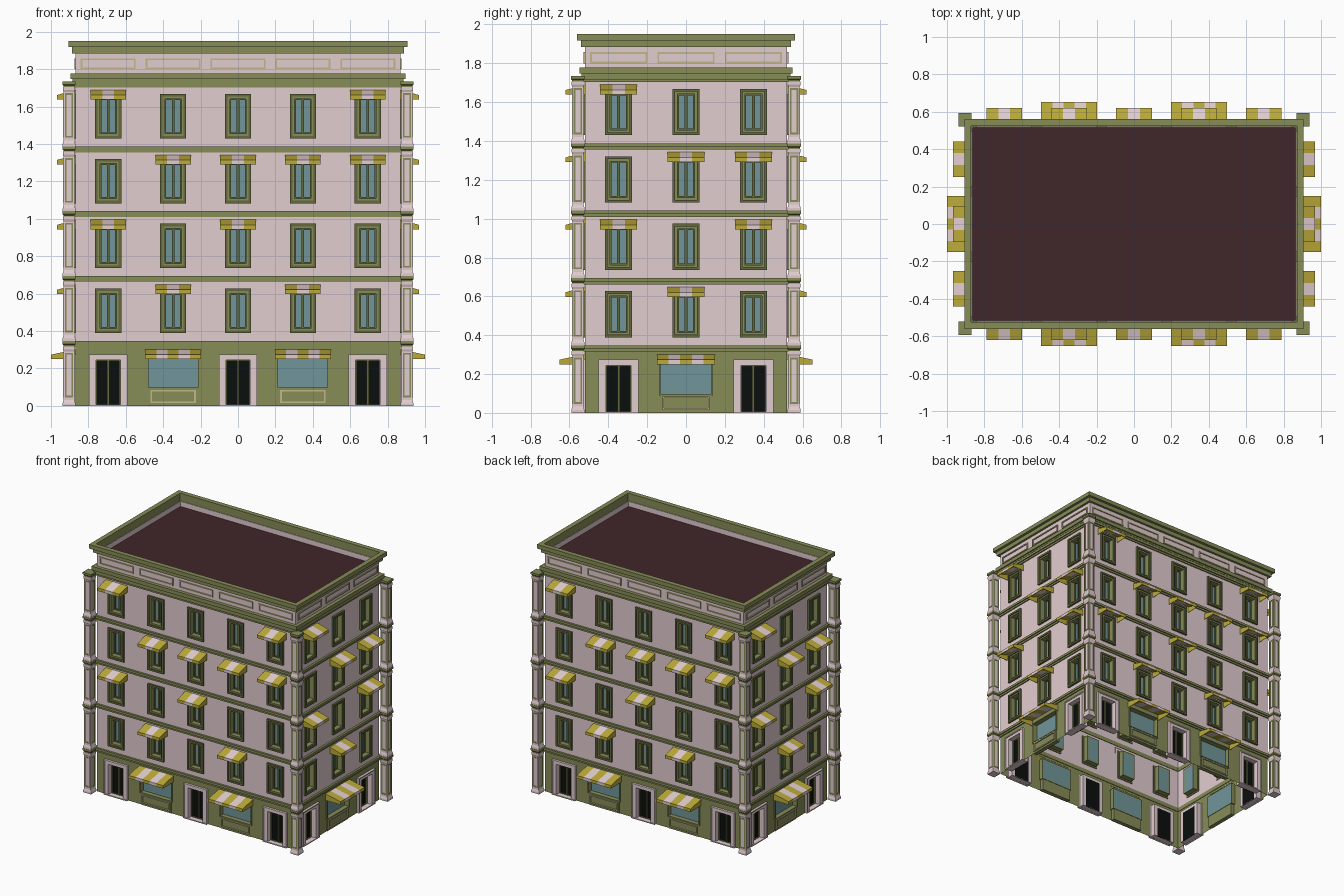
import bpy, bmesh, math
from mathutils import Matrix, Vector

if "Cube" in bpy.data.objects:
    bpy.data.objects.remove(bpy.data.objects["Cube"])

P = 0.347                      # module: bay width and storey height
W, D = 2.5 * P, 1.5 * P        # half sizes of the plan
FLAT = Matrix.Identity(4)
parts = {}


def colour(r, g, b):
    name = "paint_%d_%d_%d" % (r, g, b)
    mat = bpy.data.materials.get(name)
    if not mat:
        mat = bpy.data.materials.new(name)
        mat.diffuse_color = [(c / 255) ** 2.2 for c in (r, g, b)] + [1]
        mat.use_nodes = True
        mat.node_tree.nodes["Principled BSDF"].inputs["Base Color"].default_value = mat.diffuse_color
    return mat


PINK, GREEN, OLIVE = (226, 204, 207), (134, 139, 88), (100, 105, 64)
PALE, GLASS, BLACK = (190, 182, 136), (112, 148, 152), (18, 22, 20)
YELLOW, STRIPE, ROOF = (186, 168, 60), (226, 206, 208), (66, 43, 46)


def mesh(name, col):
    return parts.setdefault(name, (bmesh.new(), col))[0]


def loft(bm, loops, closed=False, caps=False):
    vs = [[bm.verts.new(p) for p in lp] for lp in loops]
    n = len(vs[0])
    for a, b in zip(vs, vs[1:] + (vs[:1] if closed else [])):
        for i in range(n):
            j = (i + 1) % n
            bm.faces.new((a[i], a[j], b[j], b[i]))
    if caps:
        bm.faces.new(vs[0][::-1])
        bm.faces.new(vs[-1])


def rect(m, r, h):
    a0, a1, b0, b1 = r
    return [m @ Vector((a, b, h)) for a, b in ((a0, b0), (a1, b0), (a1, b1), (a0, b1))]


def ring(bm, m, outer, inner, h0, h1):
    """Rectangular frame; flat sheet with a hole when h0 == h1."""
    if h0 == h1:
        loft(bm, [rect(m, outer, h0), rect(m, inner, h0)])
    else:
        loft(bm, [rect(m, outer, h0), rect(m, outer, h1), rect(m, inner, h1), rect(m, inner, h0)], True)


def frame(bm, m, r, t, h0, h1):
    ring(bm, m, r, (r[0] + t, r[1] - t, r[2] + t, r[3] - t), h0, h1)


def box(bm, m, r, h0, h1):
    loft(bm, [rect(m, r, h0), rect(m, r, h1)], caps=True)


def plan_ring(name, col, out, inn, z0, z1):
    ring(mesh(name, col), FLAT, (-W - out, W + out, -D - out, D + out),
         (-W - inn, W + inn, -D - inn, D + inn), z0, z1)


def awning(m, u, top, width, reach, stripes):
    prof = [(-.002, top), (reach, top - .028), (reach, top - .052), (reach - .004, top - .052),
            (reach - .004, top - .033), (-.002, top - .005)]
    step = width / stripes
    for i in range(stripes):
        bm = mesh("awning_pale_stripes", STRIPE) if i % 2 else mesh("awning_yellow_stripes", YELLOW)
        a = u - width / 2 + i * step
        loft(bm, [[m @ Vector((x, z, h)) for h, z in prof] for x in (a, a + step)], caps=True)
    # closed side cheeks
    cheek = [(-.002, top - .002), (reach - .002, top - .03), (reach - .002, top - .052), (-.002, top - .052)]
    for a in (u - width / 2, u + width / 2 - .003):
        loft(mesh("awning_cheeks", YELLOW),
             [[m @ Vector((x, z, h)) for h, z in cheek] for x in (a, a + .003)], caps=True)


def window(m, u, z):
    r = (u - .07, u + .07, z + .042, z + .28)
    frame(mesh("window_surrounds", OLIVE), m, r, .014, -.004, .015)
    r = (u - .056, u + .056, z + .056, z + .266)
    frame(mesh("window_reveals", GREEN), m, r, .012, -.045, .007)
    box(mesh("window_glass", GLASS), m, r, -.045, -.042)
    for s in (-1, 1):
        c = u + s * .022
        frame(mesh("window_sashes", OLIVE), m, (c - .022, c + .022, z + .068, z + .254), .007, -.042, -.031)


def door(m, u):
    frame(mesh("door_surrounds", PINK), m, (u - .1025, u + .1025, 0, .275), .008, -.002, .018)
    ring(mesh("door_surrounds", PINK), m, (u - .0945, u + .0945, .001, .267),
         (u - .065, u + .065, .004, .245), -.042, .012)
    box(mesh("door_panes", BLACK), m, (u - .065, u + .065, 0, .245), -.042, -.038)
    for s in (-1, 1):
        c = u + s * .0325
        frame(mesh("door_leaves", OLIVE), m, (c - .0325, c + .0325, .002, .245), .006, -.038, -.028)


def shop(m, u):
    frame(mesh("shop_frames", GREEN), m, (u - .14, u + .14, .09, .262), .008, -.033, .008)
    box(mesh("shop_glass", GLASS), m, (u - .134, u + .134, .095, .258), -.033, -.029)
    box(mesh("shop_risers", GREEN), m, (u - .132, u + .132, 0, .095), -.03, .004)
    frame(mesh("shop_riser_panels", PALE), m, (u - .122, u + .122, .015, .085), .009, .004, .012)
    awning(m, u, .302, .30, .132, 5)


def facade(m, half, bays, awnings):
    for i in range(bays):
        u = (i - (bays - 1) / 2) * P
        a0, a1 = u - P / 2, u + P / 2
        # ground floor alternates doors and shop windows
        is_door = (i % 2 == 0)
        hole = (u - .095, u + .095, .001, .267) if is_door else (u - .132, u + .132, .001, .256)
        ring(mesh("ground_walls", GREEN), m, (a0, a1, 0, P), hole, 0, 0)
        door(m, u) if is_door else shop(m, u)
        # upper floors
        for k in range(1, 5):
            z = k * P
            ring(mesh("upper_walls", PINK), m, (a0, a1, z, z + P),
                 (u - .06, u + .06, z + .052, z + .27), 0, 0)
            window(m, u, z)
            if i in awnings[k - 1]:
                awning(m, u, z + .302, .19, .10, 3)
        # parapet panel
        frame(mesh("parapet_panels", PALE), m, (u - .147, u + .147, 1.80, 1.857), .009, -.002, .007)


# four facades, opposite ones identical (awning bays listed from floor 1 up)
LONG = [(1, 3), (0, 2), (1, 2, 3, 4), (0, 4)]
SHORT = [(1,), (0, 2), (1, 2), (0,)]
for q in range(4):
    long_side = q % 2 == 0
    base = Matrix.Translation((0, -(D if long_side else W), 0)) @ Matrix.Rotation(math.pi / 2, 4, 'X')
    m = Matrix.Rotation(q * math.pi / 2, 4, 'Z') @ base
    facade(m, W if long_side else D, 5 if long_side else 3, LONG if long_side else SHORT)

# string courses between floors
for k in range(1, 6):
    z = k * P
    plan_ring("string_courses", GREEN, .008, -.004, z - .032, z - .018)
    plan_ring("string_courses", GREEN, .016, -.004, z - .018, z)

# cornices, parapet and roof
plan_ring("lower_cornice", GREEN, .018, -.01, 5 * P, 5 * P + .012)
plan_ring("lower_cornice", GREEN, .027, -.01, 5 * P + .012, 1.777)
plan_ring("parapet", PINK, 0, -.004, 1.775, 1.89)
plan_ring("parapet_lining", GREEN, .008, .003, 1.885, 1.945)
plan_ring("upper_cornice", GREEN, .02, .003, 1.885, 1.918)
plan_ring("upper_cornice", GREEN, .04, .003, 1.918, 1.95)
plan_ring("parapet_lining", GREEN, -.001, -.003, 1.84, 1.886)
box(mesh("roof", ROOF), FLAT, (-W + .002, W - .002, -D + .002, D - .002), 1.845, 1.85)

# corner columns, one stacked order per storey
SHAFT = [(.034, .0), (.034, .014), (.0285, .032), (.0285, .29), (.033, .302), (.033, .318)]
CAP = [(.03, .315), (.03, .325), (.036, .331), (.036, .347)]
for sx in (-1, 1):
    for sy in (-1, 1):
        at = Matrix.Translation((sx * (W + .036), sy * (D + .036), 0))
        for k in range(5):
            for name, col, prof in (("column_shafts", PINK, SHAFT), ("column_caps", GREEN, CAP)):
                loft(mesh(name, col), [rect(at, (-h, h, -h, h), z + k * P) for h, z in prof], caps=True)
            for q in range(4):
                m = at @ Matrix.Rotation(q * math.pi / 2, 4, 'Z') @ Matrix.Rotation(math.pi / 2, 4, 'X')
                frame(mesh("column_panels", GREEN), m,
                      (-.022, .022, k * P + .046, k * P + .284), .009, .027, .031)

# write each part as its own object
for name, (bm, col) in parts.items():
    if name.endswith("walls"):
        bmesh.ops.remove_doubles(bm, verts=bm.verts, dist=1e-5)
    bmesh.ops.recalc_face_normals(bm, faces=bm.faces)
    me = bpy.data.meshes.new(name)
    bm.to_mesh(me)
    bm.free()
    me.materials.append(colour(*col))
    bpy.context.collection.objects.link(bpy.data.objects.new(name, me))
